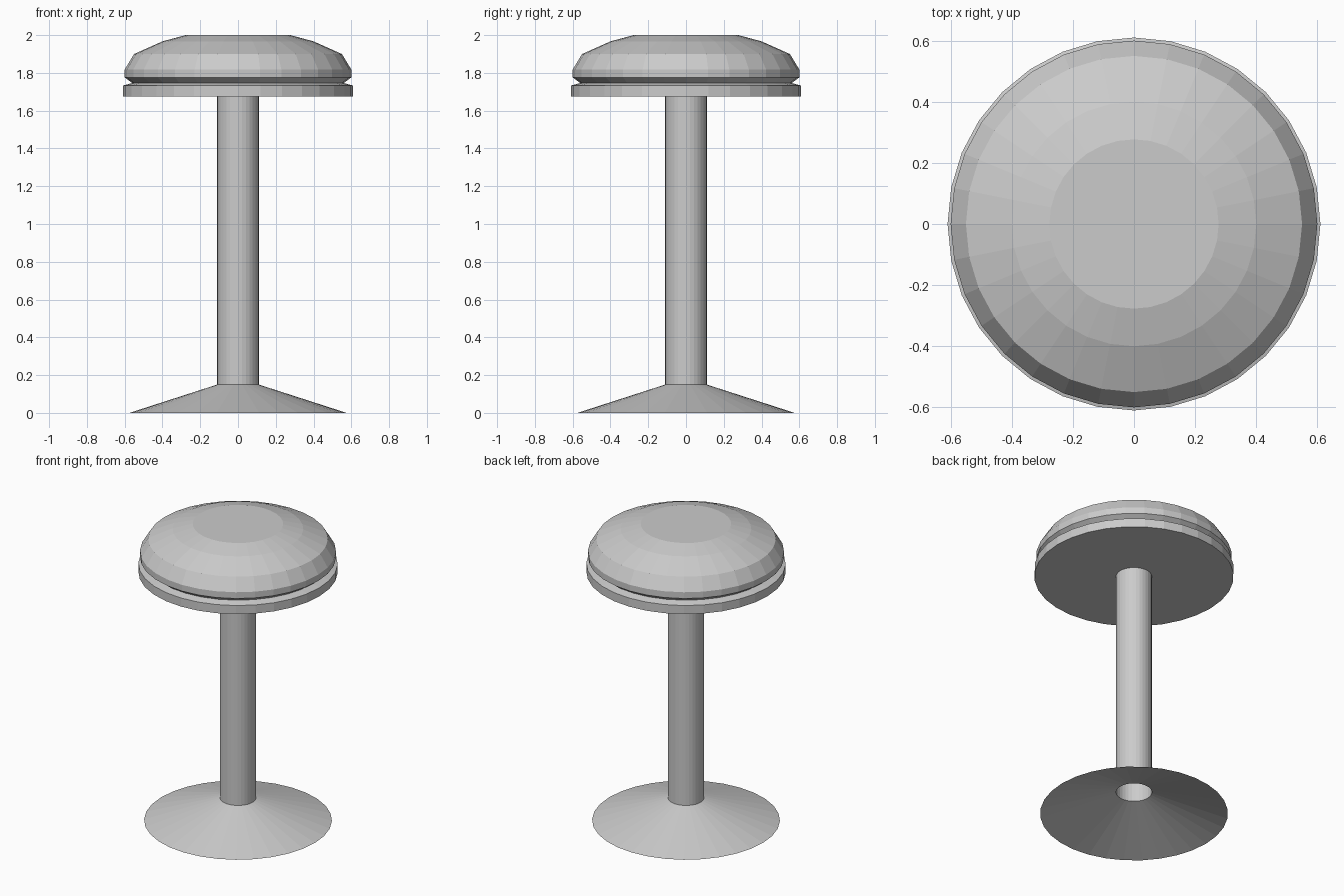
import bpy, bmesh
from math import cos, sin, pi

if "Cube" in bpy.data.objects:
    bpy.data.objects.remove(bpy.data.objects["Cube"])

SIDES = 32


def lathe(name, profile, cap_start=False, cap_end=False):
    """Spin a (radius, height) profile, listed bottom to top, around z."""
    bm = bmesh.new()
    rings = [[bm.verts.new((r * cos(2 * pi * i / SIDES), r * sin(2 * pi * i / SIDES), z))
              for i in range(SIDES)] for r, z in profile]
    for low, high in zip(rings, rings[1:]):
        for i in range(SIDES):
            j = (i + 1) % SIDES
            bm.faces.new((low[i], low[j], high[j], high[i]))
    if cap_start:
        bm.faces.new(rings[0][::-1])
    if cap_end:
        bm.faces.new(rings[-1])
    mesh = bpy.data.meshes.new(name)
    bm.to_mesh(mesh)
    bm.free()
    obj = bpy.data.objects.new(name, mesh)
    bpy.context.collection.objects.link(obj)
    return obj


# Hollow conical foot, open underneath
lathe("base", [(0.575, 0), (0.11, 0.15)])

# Open tube post
lathe("post", [(0.11, 0.15), (0.11, 1.675)])

# Seat: rim band, groove, then domed cushion with flat top
lathe("seat", [(0.61, 1.675), (0.61, 1.733), (0.56, 1.746), (0.60, 1.776),
               (0.60, 1.818), (0.55, 1.90), (0.40, 1.967), (0.277, 2.0)],
      cap_start=True, cap_end=True)
